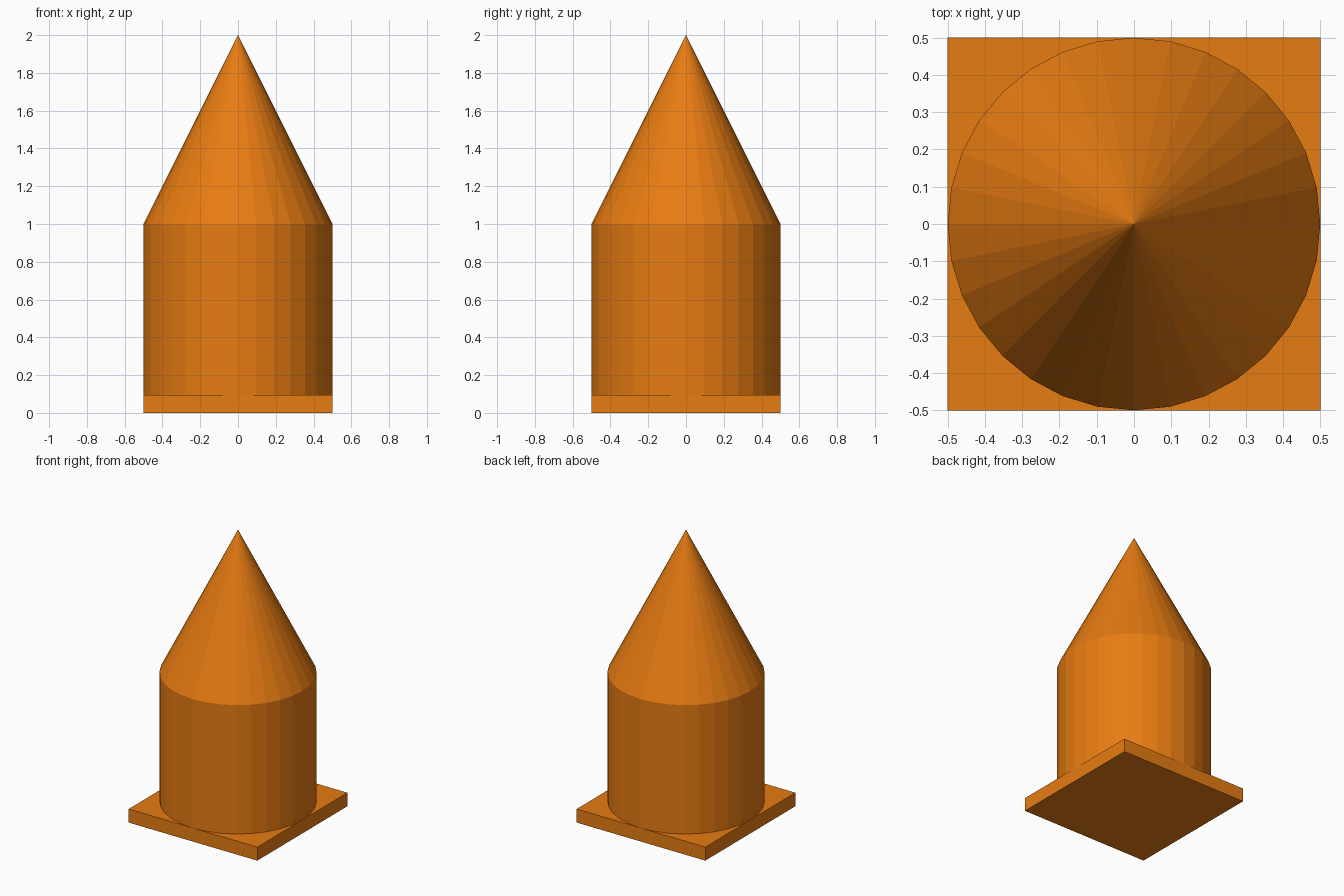
import bpy

if "Cube" in bpy.data.objects:
    bpy.data.objects.remove(bpy.data.objects["Cube"])

orange = bpy.data.materials.new("orange")
orange.diffuse_color = (0.8, 0.2, 0.006, 1)
orange.use_nodes = True
orange.node_tree.nodes["Principled BSDF"].inputs["Base Color"].default_value = orange.diffuse_color

RADIUS, SIDES = 0.5, 32
BASE_TOP, EAVES, TIP = 0.095, 1.0, 2.0


def finish(name):
    obj = bpy.context.object
    obj.name = name
    obj.data.materials.append(orange)
    return obj


# Square base plate
bpy.ops.mesh.primitive_cube_add(size=1, location=(0, 0, BASE_TOP / 2))
plate = finish("base_plate")
plate.scale.z = BASE_TOP

# Round tower body
bpy.ops.mesh.primitive_cylinder_add(vertices=SIDES, radius=RADIUS, depth=EAVES - BASE_TOP,
                                    location=(0, 0, (BASE_TOP + EAVES) / 2))
finish("tower_body")

# Pointed roof
bpy.ops.mesh.primitive_cone_add(vertices=SIDES, radius1=RADIUS, radius2=0, depth=TIP - EAVES,
                                location=(0, 0, (EAVES + TIP) / 2))
finish("cone_roof")
